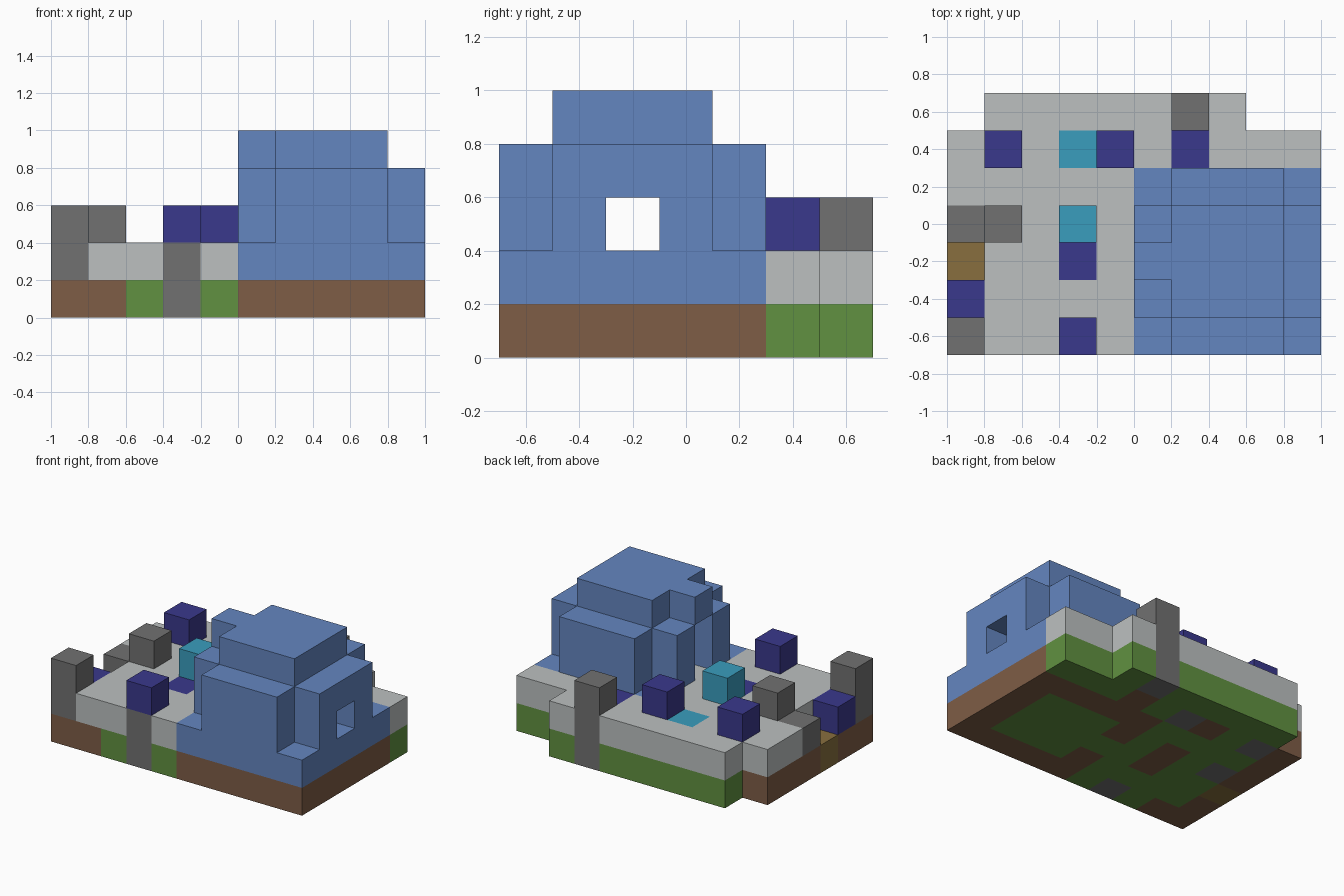
import bpy
import bmesh
from mathutils import Vector

default_cube = bpy.data.objects.get("Cube")
if default_cube:
    bpy.data.objects.remove(default_cube, do_unlink=True)

CELL = 0.2                        # edge of one block
ORIGIN = Vector((-1.0, -0.7, 0.0))


def linear(channel):
    c = channel / 255
    return c / 12.92 if c <= 0.04045 else ((c + 0.055) / 1.055) ** 2.4


def make_material(name, *rgb):
    colour = [linear(c) for c in rgb] + [1.0]
    mat = bpy.data.materials.new(name)
    mat.use_nodes = True
    mat.diffuse_color = colour
    bsdf = mat.node_tree.nodes["Principled BSDF"]
    bsdf.inputs["Base Color"].default_value = colour
    bsdf.inputs["Roughness"].default_value = 0.9
    return mat


soil = make_material("soil brown", 126, 93, 70)
grass = make_material("grass green", 97, 145, 65)
snow = make_material("snow grey", 188, 192, 192)
ice = make_material("ice blue", 100, 134, 192)
stone = make_material("stone grey", 113, 113, 113)
navy = make_material("navy", 58, 56, 140)
cyan = make_material("cyan", 58, 157, 190)
ochre = make_material("ochre", 136, 111, 62)

cells = {}                        # block position -> part name
part_materials = {}


def fill(part, mat, xs, ys, zs):
    """Fill inclusive block ranges; a later part replaces an earlier one."""
    part_materials[part] = mat
    for i in range(xs[0], xs[-1] + 1):
        for j in range(ys[0], ys[-1] + 1):
            for k in range(zs[0], zs[-1] + 1):
                cells[i, j, k] = part


def carve(xs, ys, zs):
    for i in range(xs[0], xs[-1] + 1):
        for j in range(ys[0], ys[-1] + 1):
            for k in range(zs[0], zs[-1] + 1):
                cells.pop((i, j, k), None)


# Terrain: grass with snow on top, and a narrower back row
for part, mat, level in (("grass_ground", grass, 0), ("snow_cover", snow, 1)):
    fill(part, mat, [0, 9], [0, 5], [level])
    fill(part, mat, [1, 7], [6], [level])

# Soil: right edge, one front block, and under the heavy blocks
fill("soil_ground", soil, [0], [0, 5], [0])
fill("soil_ground", soil, [1], [0], [0])
for i, j in ((3, 2), (3, 3), (3, 5), (6, 5)):
    fill("soil_ground", soil, [i], [j], [0])

# Ice house: square ring on soil, with a snow floor and a doorway gap
for part, mat, level in (("soil_ground", soil, 0), ("ice_house_base", ice, 1)):
    for rows in ([0], [4]):
        fill(part, mat, [5, 9], rows, [level])
    fill(part, mat, [9], [1, 3], [level])
    for row in (1, 3):
        fill(part, mat, [5], [row], [level])

# Ice house walls, without corner blocks
for row in (0, 4):
    fill("ice_house_walls", ice, [6, 8], [row], [2, 3])
fill("ice_house_walls", ice, [9], [1, 3], [2, 3])
for row in (1, 3):
    fill("ice_house_walls", ice, [5], [row], [2, 3])
carve([9], [2], [2])              # window

# Roof and door lintel
fill("ice_house_roof", ice, [6, 8], [1, 3], [4])
fill("ice_house_lintel", ice, [5], [2], [4])

# Stone posts
fill("stone_posts", stone, [1], [3], [0, 2])
fill("stone_posts", stone, [6], [6], [0, 2])
fill("stone_posts", stone, [0], [0], [1, 2])
fill("stone_posts", stone, [0], [3], [1])

# Stone posts with a navy cap
for i, j in ((3, 0), (1, 5), (4, 5)):
    fill("capped_posts", stone, [i], [j], [0, 1])
    fill("post_caps", navy, [i], [j], [2])

# Navy blocks sunk into the snow
for i, j in ((0, 1), (3, 2), (6, 5)):
    fill("sunken_blocks", navy, [i], [j], [1])

# Cyan blocks: a tall one and one level with the snow
fill("cyan_blocks", cyan, [3], [3], [1, 2])
fill("cyan_blocks", cyan, [3], [5], [1])

# Low ochre step at the right edge
carve([0], [2], [1])
fill("ochre_step", ochre, [0], [2], [0])


def exposed_faces(part):
    """Yield the corners of each block face that has no neighbour."""
    for pos in (p for p, name in cells.items() if name == part):
        for axis in range(3):
            for side in (0, 1):
                step = [0, 0, 0]
                step[axis] = 1 if side else -1
                if tuple(a + b for a, b in zip(pos, step)) in cells:
                    continue
                u, v = (axis + 1) % 3, (axis + 2) % 3
                corners = []
                for du, dv in ((0, 0), (1, 0), (1, 1), (0, 1)):
                    corner = list(pos)
                    corner[axis] += side
                    corner[u] += du
                    corner[v] += dv
                    corners.append(tuple(corner))
                yield corners if side else corners[::-1]


# One flat-shaded object for each part
for part, mat in part_materials.items():
    bm = bmesh.new()
    verts = {}
    for corners in exposed_faces(part):
        for c in corners:
            if c not in verts:
                verts[c] = bm.verts.new(ORIGIN + Vector(c) * CELL)
        bm.faces.new([verts[c] for c in corners])
    mesh = bpy.data.meshes.new(part)
    bm.to_mesh(mesh)
    bm.free()
    mesh.materials.append(mat)
    bpy.context.collection.objects.link(bpy.data.objects.new(part, mesh))
